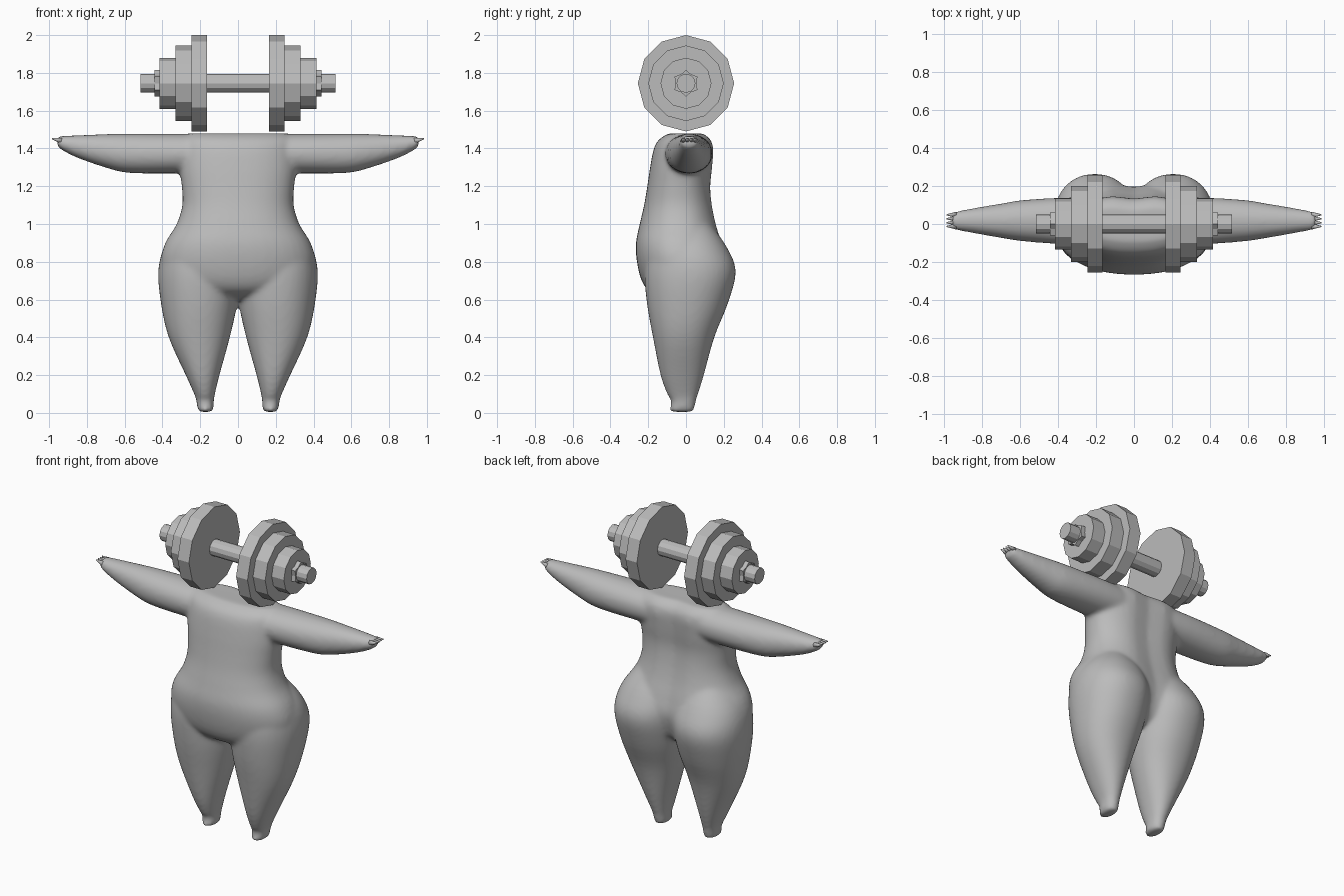
import bpy, bmesh, math
from mathutils import Vector, Matrix

if "Cube" in bpy.data.objects:
    bpy.data.objects.remove(bpy.data.objects["Cube"])

grey = bpy.data.materials.new("grey")
grey.diffuse_color = (0.5, 0.5, 0.5, 1)
grey.use_nodes = True
grey.node_tree.nodes["Principled BSDF"].inputs["Base Color"].default_value = grey.diffuse_color


def finish(name, bm, smooth):
    bmesh.ops.recalc_face_normals(bm, faces=bm.faces)
    me = bpy.data.meshes.new(name)
    bm.to_mesh(me)
    bm.free()
    me.materials.append(grey)
    ob = bpy.data.objects.new(name, me)
    bpy.context.collection.objects.link(ob)
    for p in me.polygons:
        p.use_smooth = smooth
    return ob


def refine(rows, steps=4):
    """Catmull-Rom interpolation between the given cross-sections."""
    out = []
    for i in range(len(rows) - 1):
        a, b, c, d = (rows[max(0, min(len(rows) - 1, i + k))] for k in (-1, 0, 1, 2))
        for s in range(steps):
            t = s / steps
            out.append([0.5 * (2*q + (r-p)*t + (2*p-5*q+4*r-u)*t*t + (3*q-p-3*r+u)*t**3)
                        for p, q, r, u in zip(a, b, c, d)])
    return out + [list(rows[-1])]


def loft(bm, rows, place, power=2.0, n=40):
    """Closed skin through rows of (position, u0, u1, v0, v1)."""
    rings = []
    for w, u0, u1, v0, v1 in refine(rows):
        ring = []
        for k in range(n):
            a = 2 * math.pi * k / n
            c, s = math.cos(a), math.sin(a)
            u = (u0+u1)/2 + (u1-u0)/2 * math.copysign(abs(c)**(2/power), c)
            v = (v0+v1)/2 + (v1-v0)/2 * math.copysign(abs(s)**(2/power), s)
            ring.append(bm.verts.new(place(w, u, v)))
        rings.append(ring)
    for r0, r1 in zip(rings, rings[1:]):
        for k in range(n):
            bm.faces.new((r0[k], r0[(k+1) % n], r1[(k+1) % n], r1[k]))
    bm.faces.new(rings[0])
    bm.faces.new(rings[-1])


# Torso sections: z, half width, front, back
torso = [(.60, .18, -.10, .12), (.64, .29, -.19, .17), (.70, .38, -.235, .20),
         (.80, .41, -.26, .22), (.90, .385, -.265, .20), (1.0, .325, -.245, .172),
         (1.1, .295, -.222, .152), (1.2, .298, -.205, .143), (1.3, .31, -.19, .152),
         (1.4, .31, -.17, .158), (1.45, .30, -.14, .14), (1.48, .26, -.09, .10)]
# Leg sections: z, inner x, outer x, front, back
leg = [(0.005, .14, .205, -.08, .035), (.02, .13, .214, -.088, .045), (.06, .128, .22, -.078, .052),
       (.1, .122, .232, -.10, .065), (.2, .098, .277, -.135, .095), (.4, .043, .367, -.175, .15),
       (.58, .004, .408, -.207, .222), (.75, -.01, .422, -.22, .264), (.88, .0, .39, -.2, .215),
       (1.0, .06, .30, -.14, .13)]
# Arm sections: x, front, back, bottom, top
arm = [(0, -.11, .13, 1.27, 1.478), (.3, -.11, .14, 1.268, 1.478), (.57, -.092, .127, 1.27, 1.478),
       (.7, -.073, .107, 1.298, 1.476), (.85, -.047, .082, 1.35, 1.47),
       (.93, -.033, .067, 1.39, 1.466), (.958, -.026, .06, 1.412, 1.463)]


def spine(w, u, v):
    # shallow groove down the back
    return (u, v - (.025 * math.exp(-(u / .09)**2) if v > 0 else 0), w)


# Body: torso, legs and arms fused into one smooth skin
bm = bmesh.new()
loft(bm, [(z, -h, h, f, b) for z, h, f, b in torso], spine, 2.25)
for side in (-1, 1):
    loft(bm, leg, lambda w, u, v: (side * u, v, w), 2.15)
    loft(bm, arm, lambda w, u, v: (side * w, u, v), 2.1)
body = finish("body", bm, True)
fuse = body.modifiers.new("fuse", 'REMESH')
fuse.mode = 'VOXEL'
fuse.voxel_size = .012
fuse.use_smooth_shade = True
soft = body.modifiers.new("soften", 'SMOOTH')
soft.factor = .5
soft.iterations = 12

# Fingers: four short points at the end of each arm
bm = bmesh.new()
for side in (-1, 1):
    for y in (-.013, .007, .028, .048):
        a, b = Vector((side * .935, y, 1.44)), Vector((side * .984, y, 1.452))
        rot = (b - a).to_track_quat('Z', 'Y').to_matrix().to_4x4()
        bmesh.ops.create_cone(bm, cap_ends=True, segments=10, radius1=.016, radius2=.003,
                              depth=(b - a).length, matrix=Matrix.Translation((a + b) / 2) @ rot)
finish("fingers", bm, True)


# Dumbbell: every disc is a prism along x
def prism(name, x0, x1, radius, sides, lobe=1.0):
    bm = bmesh.new()
    ends = []
    for x in (x0, x1):
        ring = []
        for k in range(sides):
            a = 2 * math.pi * k / sides
            r = radius * (lobe if k % 2 else 1)
            ring.append(bm.verts.new((x, r * math.sin(a), 1.745 + r * math.cos(a))))
        ends.append(ring)
        bm.faces.new(ring)
    for k in range(sides):
        j = (k + 1) % sides
        bm.faces.new((ends[0][k], ends[0][j], ends[1][j], ends[1][k]))
    finish(name, bm, False)


prism("bar", -.515, .515, .05, 12)
for side, label in ((-1, "left"), (1, "right")):
    for part, x0, x1, r in (("large", .165, .245, .255), ("medium", .245, .33, .2),
                            ("small", .33, .415, .135)):
        prism(f"{label}_{part}_plate", side * x0, side * x1, r, 12)
    prism(f"{label}_collar", side * .41, side * .442, .07, 12, .78)
